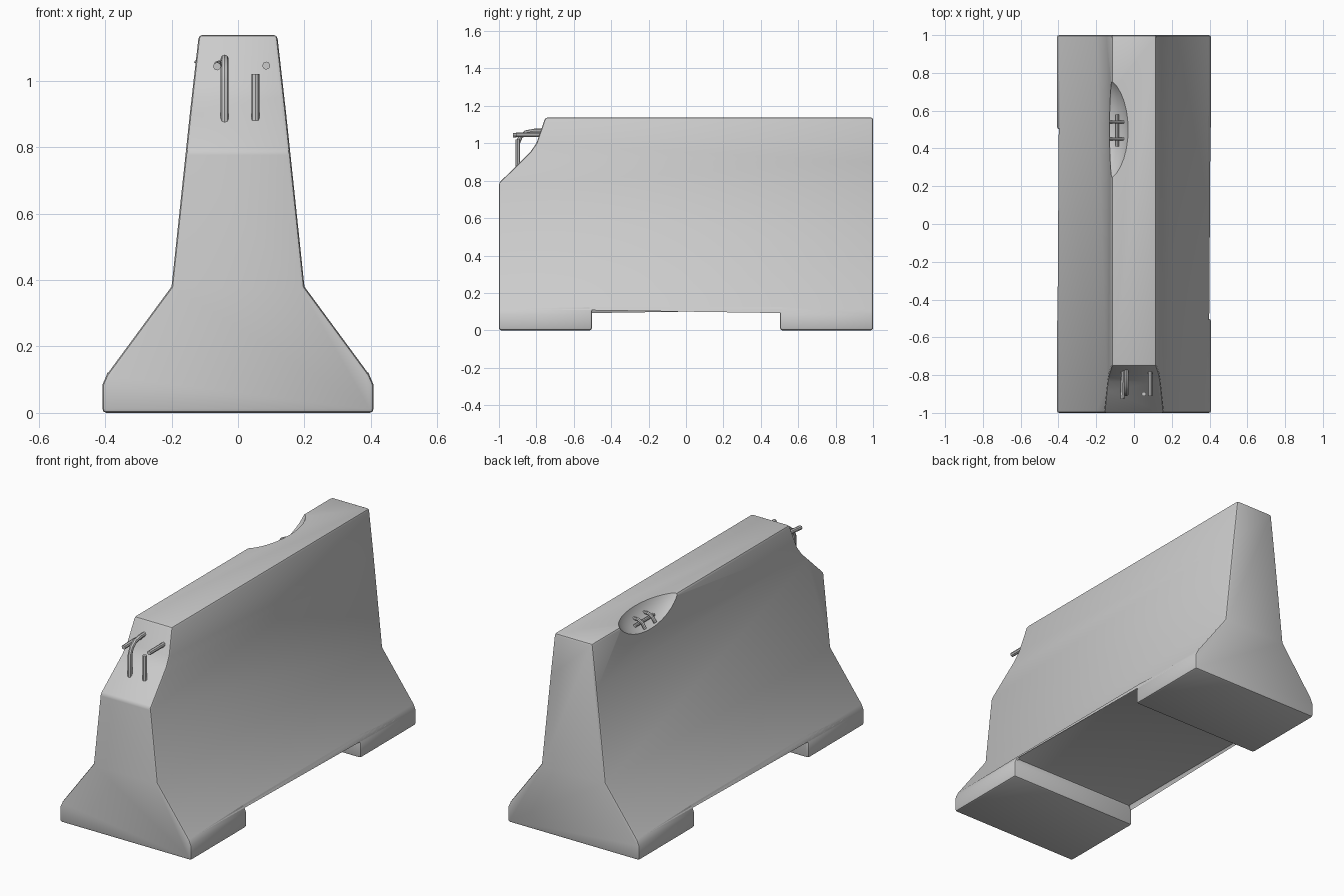
import bpy, bmesh
from mathutils import Vector

if "Cube" in bpy.data.objects:
    bpy.data.objects.remove(bpy.data.objects["Cube"])


def new_object(name, bm):
    bmesh.ops.recalc_face_normals(bm, faces=bm.faces)
    me = bpy.data.meshes.new(name)
    bm.to_mesh(me)
    bm.free()
    ob = bpy.data.objects.new(name, me)
    bpy.context.collection.objects.link(ob)
    return ob


def prism(name, points, direction):
    """Extrude a closed outline along a direction."""
    bm = bmesh.new()
    face = bm.faces.new([bm.verts.new(p) for p in points])
    ext = bmesh.ops.extrude_face_region(bm, geom=[face])
    moved = [g for g in ext["geom"] if isinstance(g, bmesh.types.BMVert)]
    bmesh.ops.translate(bm, verts=moved, vec=direction)
    return new_object(name, bm)


def cut(target, cutter):
    cutter.hide_render = True
    mod = target.modifiers.new("cut", "BOOLEAN")
    mod.operation = "DIFFERENCE"
    mod.solver = "EXACT"
    mod.object = cutter


def rod(name, points, radius):
    """Bent reinforcing bar with closed ends."""
    cu = bpy.data.curves.new(name, "CURVE")
    cu.dimensions = "3D"
    cu.bevel_depth = radius
    cu.bevel_resolution = 2
    cu.use_fill_caps = True
    sp = cu.splines.new("POLY")
    sp.points.add(len(points) - 1)
    for p, co in zip(sp.points, points):
        p.co = (*co, 1)
    ob = bpy.data.objects.new(name, cu)
    bpy.context.collection.objects.link(ob)
    finish(ob)


def finish(ob):
    bpy.ops.object.select_all(action="DESELECT")
    ob.select_set(True)
    bpy.context.view_layer.objects.active = ob
    bpy.ops.object.convert(target="MESH")
    bpy.ops.object.shade_smooth_by_angle(angle=0.5)


# Concrete body: stepped, tapering cross-section
half = [(0.408, 0), (0.408, 0.085), (0.395, 0.115), (0.2, 0.38),
        (0.145, 0.9), (0.118, 1.138)]
outline = [(x, -1, z) for x, z in half] + [(-x, -1, z) for x, z in reversed(half)]
body = prism("concrete_barrier", outline, (0, 2, 0))

# Drainage gap between the feet
gap = prism("gap_cutter", [(-1, y, z) for y, z in
            [(-0.503, -0.2), (0.503, -0.2), (0.503, 0.113), (-0.503, 0.113)]], (2, 0, 0))
cut(body, gap)

# Broken-off front top corner
chip = prism("chip_cutter", [(-1, y, z) for y, z in
             [(-1.1, 0.69), (-0.835, 0.95), (-0.80, 1.0), (-0.752, 1.138),
              (-0.717, 1.24), (-1.1, 1.24)]], (2, 0, 0))
cut(body, chip)

# Worn edges
bev = body.modifiers.new("worn_edges", "BEVEL")
bev.width = 0.012
bev.segments = 2
bev.limit_method = "ANGLE"
bev.angle_limit = 0.72

# Rounded dent in the left top edge
bm = bmesh.new()
bmesh.ops.create_uvsphere(bm, u_segments=32, v_segments=20, radius=1)
bmesh.ops.scale(bm, verts=bm.verts, vec=(0.15, 0.3, 0.17))
bmesh.ops.translate(bm, verts=bm.verts, vec=(-0.17, 0.5, 1.2))
dent = new_object("dent_cutter", bm)
cut(body, dent)
finish(body)
for helper in (gap, chip, dent):
    bpy.data.objects.remove(helper)

# Exposed bars at the broken front corner
rod("front_bent_bar", [(-0.04, -0.90, 0.87), (-0.04, -0.90, 1.0), (-0.04, -0.885, 1.035),
                       (-0.04, -0.855, 1.058), (-0.04, -0.81, 1.066), (-0.04, -0.74, 1.066)], 0.012)
rod("front_upright_bar", [(0.052, -0.90, 0.88), (0.052, -0.90, 1.02)], 0.012)
rod("front_left_stub", [(-0.063, -0.925, 1.043), (-0.06, -0.85, 1.048), (-0.055, -0.74, 1.048)], 0.012)
rod("front_right_stub", [(0.085, -0.91, 1.045), (0.085, -0.74, 1.045)], 0.012)

# Exposed bars in the dent
for i, y in enumerate((0.45, 0.54)):
    rod(f"dent_cross_bar_{i + 1}", [(-0.045, y, 1.09), (-0.08, y, 1.092),
                                    (-0.105, y, 1.08), (-0.125, y, 1.05)], 0.009)
rod("dent_long_bar", [(-0.088, 0.41, 1.072), (-0.088, 0.58, 1.072)], 0.009)
